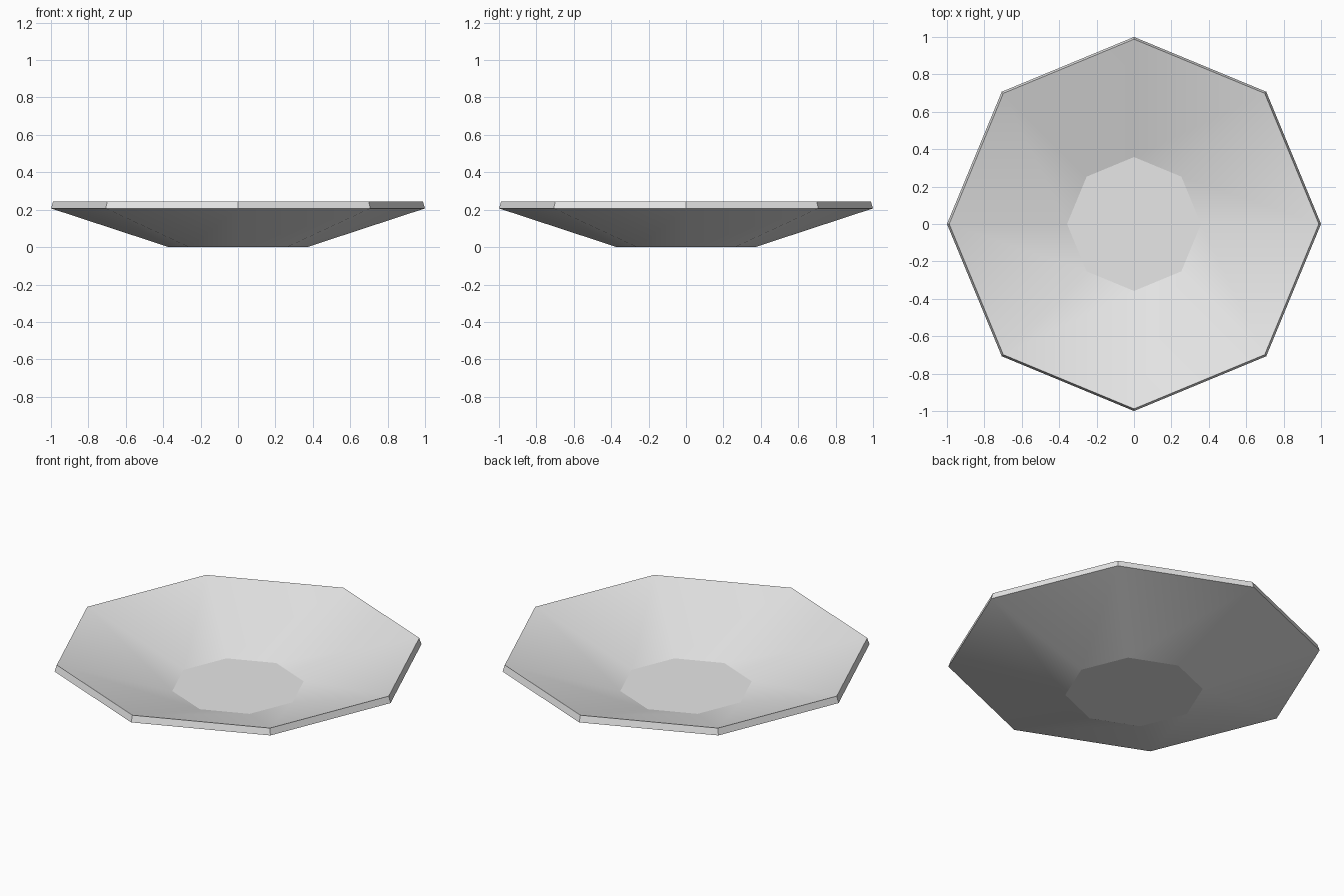
import bpy, bmesh, math

cube = bpy.data.objects.get("Cube")
if cube:
    bpy.data.objects.remove(cube, do_unlink=True)

SIDES = 8

grey = bpy.data.materials.new("light grey")
grey.use_nodes = True
colour = (0.8, 0.8, 0.8, 1)
grey.diffuse_color = colour
grey.node_tree.nodes["Principled BSDF"].inputs["Base Color"].default_value = colour

# Radius and height: foot, outer rim, inner rim, inner floor
profile = [(0.37, 0), (1, 0.207), (0.988, 0.245), (0.358, 0.04)]

bm = bmesh.new()
rings = []
for r, z in profile:
    ring = []
    for i in range(SIDES):
        a = math.tau * i / SIDES
        ring.append(bm.verts.new((r * math.cos(a), r * math.sin(a), z)))
    rings.append(ring)

# Sides between neighbouring rings
for low, high in zip(rings, rings[1:]):
    for i in range(SIDES):
        j = (i + 1) % SIDES
        bm.faces.new((low[i], low[j], high[j], high[i]))

# Flat underside and inner floor
bm.faces.new(rings[0][::-1])
bm.faces.new(rings[-1])
bmesh.ops.recalc_face_normals(bm, faces=bm.faces)

mesh = bpy.data.meshes.new("shallow_bowl")
bm.to_mesh(mesh)
bm.free()
mesh.materials.append(grey)
bowl = bpy.data.objects.new("shallow_bowl", mesh)
bpy.context.collection.objects.link(bowl)

# Sloping sides blend together; floor and rim edges stay sharp
bpy.ops.object.select_all(action="DESELECT")
bowl.select_set(True)
bpy.context.view_layer.objects.active = bowl
bpy.ops.object.shade_smooth_by_angle(angle=math.radians(17))
